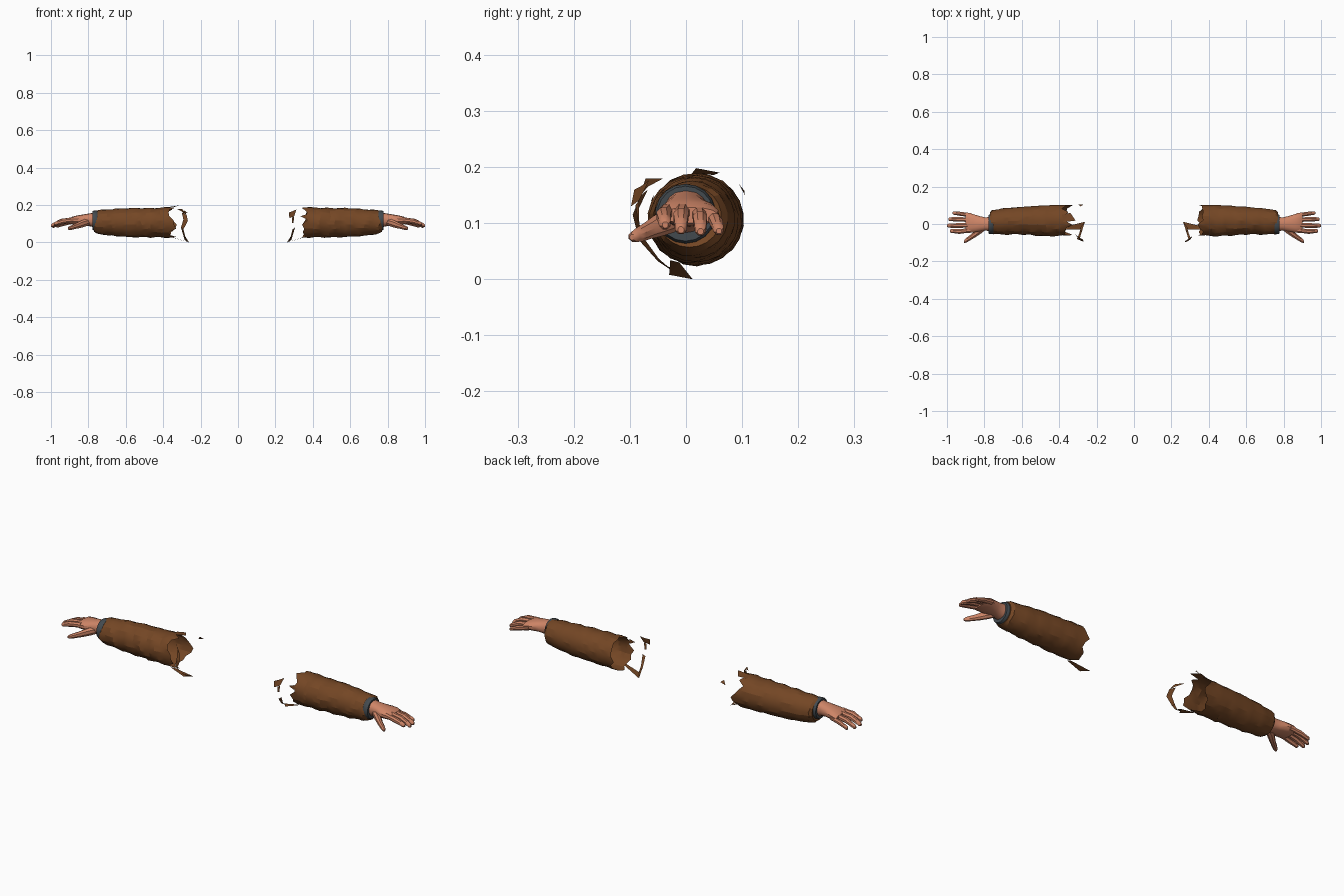
import bpy, bmesh, math, random
from mathutils import Vector


def material(name, rgb):
    m = bpy.data.materials.new(name)
    m.diffuse_color = (*rgb, 1)
    return m


BROWN = material("brown cloth", (0.175, 0.062, 0.018))
SKIN = material("skin", (0.62, 0.235, 0.135))
GREY = material("dark grey band", (0.055, 0.068, 0.078))


def make(name, bm, mat, side, angle=None):
    """Mirror to the wanted side and turn into an object."""
    if side < 0:
        for v in bm.verts:
            v.co.x *= -1
        bmesh.ops.reverse_faces(bm, faces=bm.faces[:])
    me = bpy.data.meshes.new(name)
    bm.to_mesh(me)
    bm.free()
    me.materials.append(mat)
    ob = bpy.data.objects.new(name, me)
    bpy.context.collection.objects.link(ob)
    if angle:
        bpy.ops.object.select_all(action='DESELECT')
        ob.select_set(True)
        bpy.context.view_layer.objects.active = ob
        bpy.ops.object.shade_smooth_by_angle(angle=math.radians(angle))
    return ob


def loft(bm, sections, n, warp=None, caps=True, power=1.0):
    """Skin elliptical sections (x, cy, cz, ry, rz) running along x."""
    rings = []
    for i, (x, cy, cz, ry, rz) in enumerate(sections):
        ring = []
        for j in range(n):
            a = 2 * math.pi * (j + 0.5) / n
            c, s = math.cos(a), math.sin(a)
            c = math.copysign(abs(c) ** power, c)
            s = math.copysign(abs(s) ** power, s)
            dx, k = warp(i, x, a, j) if warp else (0, 1)
            ring.append(bm.verts.new((x + dx, cy + ry * k * c, cz + rz * k * s)))
        rings.append(ring)
    for r0, r1 in zip(rings, rings[1:]):
        for j in range(n):
            k = (j + 1) % n
            bm.faces.new((r0[j], r0[k], r1[k], r1[j]))
    if caps:
        bm.faces.new(rings[0][::-1])
        bm.faces.new(rings[-1])


def interp(table, x):
    for a, b in zip(table, table[1:]):
        if x <= b[0]:
            t = (x - a[0]) / (b[0] - a[0])
            return tuple(p + (q - p) * t for p, q in zip(a, b))
    return table[-1]


SLEEVE = [(0.36, 0.020, 0.107, 0.083, 0.081), (0.45, 0.018, 0.106, 0.084, 0.079),
          (0.60, 0.018, 0.106, 0.074, 0.077), (0.70, 0.014, 0.107, 0.070, 0.069),
          (0.755, 0.010, 0.109, 0.064, 0.062)]


def sleeve(side):
    rnd = random.Random(5 if side > 0 else 11)
    n, rows = 22, 16
    jag = [rnd.uniform(-0.022, 0.012) for _ in range(n)]
    if side < 0:                       # deeper tears on the upper side
        jag = [v * 1.5 + (0.012 if j < 11 and j % 3 else 0) for j, v in enumerate(jag)]
    secs = [interp(SLEEVE, 0.36 + 0.395 * i / (rows - 1)) for i in range(rows)]
    # hem rolls inward to meet the wrist band
    secs += [(0.769, 0.006, 0.112, 0.057, 0.055), (0.764, 0.002, 0.116, 0.047, 0.045)]

    def warp(i, x, a, j):
        if i == 0:
            return jag[j], 1
        if i >= rows:
            return 0, 1
        front = 0.5 - 0.5 * math.cos(a)       # folds gather on the front
        k = 1 + (0.012 + 0.032 * front) * math.sin(75 * x + 2.2 * a)
        k += rnd.uniform(-0.014, 0.014)
        return rnd.uniform(-0.006, 0.006), k
    bm = bmesh.new()
    loft(bm, secs, n, warp, caps=False)
    make("sleeve", bm, BROWN, side, 18)


def band(side):
    bm = bmesh.new()
    loft(bm, [(0.750, 0.000, 0.116, 0.050, 0.050), (0.755, 0.000, 0.116, 0.054, 0.053),
              (0.770, -0.001, 0.117, 0.054, 0.053), (0.779, -0.001, 0.117, 0.050, 0.049),
              (0.779, -0.001, 0.118, 0.040, 0.040)], 18)
    make("wrist_band", bm, GREY, side, 30)


def finger(bm, base, knuckle, tip, r):
    """Tapered finger bending at one joint, with a rounded tip."""
    b, k, t = Vector(base), Vector(knuckle), Vector(tip)
    path = [(b, 1.0), (b.lerp(k, 0.5), 0.93), (k, 1.0), (k.lerp(t, 0.5), 0.85),
            (k.lerp(t, 0.86), 0.78), (t, 0.4)]
    loft(bm, [(p.x, p.y, p.z, r * s, r * s * 1.05) for p, s in path], 8)


def hand(side):
    bm = bmesh.new()
    # wrist and palm
    loft(bm, [(0.765, 0.000, 0.120, 0.039, 0.040), (0.795, 0.000, 0.121, 0.036, 0.034),
              (0.825, 0.001, 0.121, 0.042, 0.029), (0.860, 0.004, 0.119, 0.050, 0.025),
              (0.885, 0.006, 0.117, 0.053, 0.021), (0.902, 0.007, 0.114, 0.049, 0.014)],
         14, power=0.85)
    make("palm", bm, SKIN, side, 35)
    # four fingers, index first
    bm = bmesh.new()
    finger(bm, (0.875, -0.034, 0.121), (0.935, -0.040, 0.114), (0.985, -0.037, 0.097), 0.0140)
    finger(bm, (0.880, -0.006, 0.122), (0.948, -0.009, 0.112), (1.000, -0.009, 0.088), 0.0145)
    finger(bm, (0.877, 0.023, 0.119), (0.942, 0.025, 0.108), (0.993, 0.026, 0.085), 0.0138)
    finger(bm, (0.868, 0.047, 0.113), (0.925, 0.054, 0.102), (0.970, 0.059, 0.086), 0.0122)
    make("fingers", bm, SKIN, side, 35)
    # thumb with its fleshy base
    bm = bmesh.new()
    loft(bm, [(0.790, -0.014, 0.112, 0.016, 0.018), (0.820, -0.030, 0.104, 0.024, 0.022),
              (0.848, -0.052, 0.094, 0.020, 0.019), (0.870, -0.069, 0.086, 0.016, 0.015),
              (0.892, -0.084, 0.079, 0.014, 0.013), (0.904, -0.092, 0.076, 0.011, 0.010),
              (0.910, -0.096, 0.075, 0.005, 0.005)], 8)
    make("thumb", bm, SKIN, side, 35)


def scrap(name, side, *polys):
    """Thin torn cloth pieces left around the armhole."""
    bm = bmesh.new()
    for pts in polys:
        bm.faces.new([bm.verts.new(p) for p in pts])
    bmesh.ops.triangulate(bm, faces=bm.faces[:])
    make(name, bm, BROWN, side)


for side in (1, -1):
    sleeve(side)
    band(side)
    hand(side)
    # strip hanging under the armhole
    scrap("lower_torn_strip", side,
          [(0.305, -0.080, 0.080), (0.292, -0.084, 0.070), (0.282, -0.050, 0.032),
           (0.292, -0.048, 0.036)],
          [(0.292, -0.048, 0.036), (0.282, -0.050, 0.032), (0.262, 0.012, 0.000),
           (0.285, -0.020, 0.012)],
          [(0.262, 0.012, 0.000), (0.290, -0.030, 0.008), (0.365, -0.028, 0.034),
           (0.360, -0.012, 0.030)])

# front scraps of the right armhole
scrap("front_torn_scrap", 1,
      [(0.275, -0.098, 0.130), (0.300, -0.084, 0.140), (0.312, -0.066, 0.176),
       (0.290, -0.080, 0.166), (0.272, -0.092, 0.160)],
      [(0.300, -0.084, 0.140), (0.289, -0.090, 0.132), (0.288, -0.086, 0.105),
       (0.297, -0.084, 0.105)],
      [(0.335, -0.062, 0.140), (0.365, -0.058, 0.150), (0.365, -0.060, 0.125)])

# front and top scraps of the left armhole
scrap("front_torn_scrap", -1,
      [(0.330, -0.040, 0.180), (0.300, -0.068, 0.165), (0.275, -0.082, 0.148),
       (0.300, -0.072, 0.180)],
      [(0.300, -0.068, 0.160), (0.275, -0.082, 0.148), (0.268, -0.095, 0.115),
       (0.292, -0.086, 0.122)],
      [(0.292, -0.086, 0.122), (0.268, -0.095, 0.115), (0.292, -0.084, 0.070),
       (0.305, -0.080, 0.080)])
scrap("top_torn_scrap", -1,
      [(0.300, 0.105, 0.150), (0.285, 0.094, 0.170), (0.270, 0.104, 0.158)],
      [(0.385, 0.050, 0.186), (0.340, 0.060, 0.190), (0.312, 0.018, 0.198),
       (0.380, 0.010, 0.188)])
